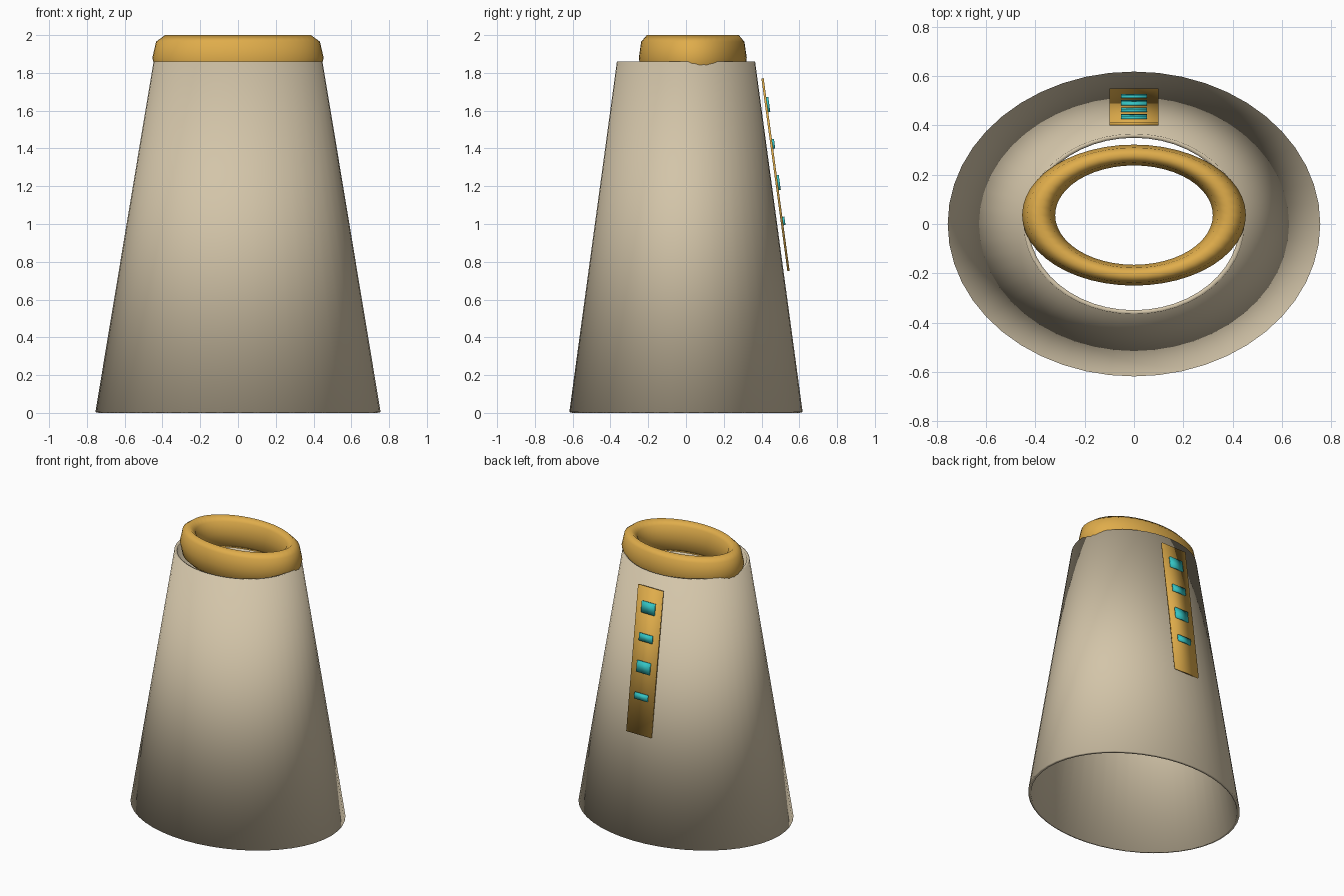
import bpy, bmesh, math
from mathutils import Matrix

if "Cube" in bpy.data.objects:
    bpy.data.objects.remove(bpy.data.objects["Cube"])

TAU = 2 * math.pi


def material(name, rgb):
    m = bpy.data.materials.new(name)
    m.diffuse_color = (*rgb, 1)
    m.use_nodes = True
    m.node_tree.nodes["Principled BSDF"].inputs["Base Color"].default_value = m.diffuse_color
    return m


tan = material("tan cloth", (0.65, 0.555, 0.395))
gold = material("gold trim", (0.74, 0.415, 0.07))
teal = material("teal light", (0.035, 0.56, 0.56))


def finish(name, bm, mat):
    bmesh.ops.recalc_face_normals(bm, faces=bm.faces)
    me = bpy.data.meshes.new(name)
    bm.to_mesh(me)
    bm.free()
    me.materials.append(mat)
    for p in me.polygons:
        p.use_smooth = True
    ob = bpy.data.objects.new(name, me)
    bpy.context.collection.objects.link(ob)
    return ob


def revolve(name, profile, y_scale, location, mat, segments=48):
    """Sweep a closed (radius, height) profile around z, squashed in y."""
    bm = bmesh.new()
    rings = []
    for i in range(segments):
        a = TAU * i / segments
        rings.append([bm.verts.new((r * math.cos(a), r * math.sin(a) * y_scale, z))
                      for r, z in profile])
    n = len(profile)
    for i in range(segments):
        a, b = rings[i], rings[(i + 1) % segments]
        for j in range(n):
            k = (j + 1) % n
            bm.faces.new((a[j], b[j], b[k], a[k]))
    ob = finish(name, bm, mat)
    ob.location = location
    return ob


# Tapered oval robe: open shell whose thin rims are square to the wall
revolve("robe", [(0.755, 0.004), (0.447, 1.861), (0.427, 1.858), (0.735, 0.0)],
        0.818, (0, 0, 0), tan)

# Oval collar ring resting in the neck opening
collar_section = [(0.3865 + 0.067 * math.cos(TAU * i / 8), 0.12 * math.sin(TAU * i / 8))
                  for i in range(8)]
revolve("collar", collar_section, 0.63, (0, 0.036, 1.88), gold)

# Sloping back panel and its lights
SLOPE = math.atan2(0.1375, 1.022)


def slab(name, size, y, z, mat):
    bm = bmesh.new()
    bmesh.ops.create_cube(bm, size=1, matrix=Matrix.Diagonal((*size, 1)))
    ob = finish(name, bm, mat)
    ob.rotation_euler.x = SLOPE
    ob.location = (0, y, z)


slab("back_panel", (0.2, 0.012, 1.03), 0.474, 1.261, gold)
for i, (z, height) in enumerate([(1.633, 0.08), (1.424, 0.052), (1.22, 0.08), (1.016, 0.045)]):
    y = 0.474 + (1.261 - z) * math.tan(SLOPE) + 0.0105
    slab(f"back_light_{i + 1}", (0.106, 0.013, height), y, z, teal)
